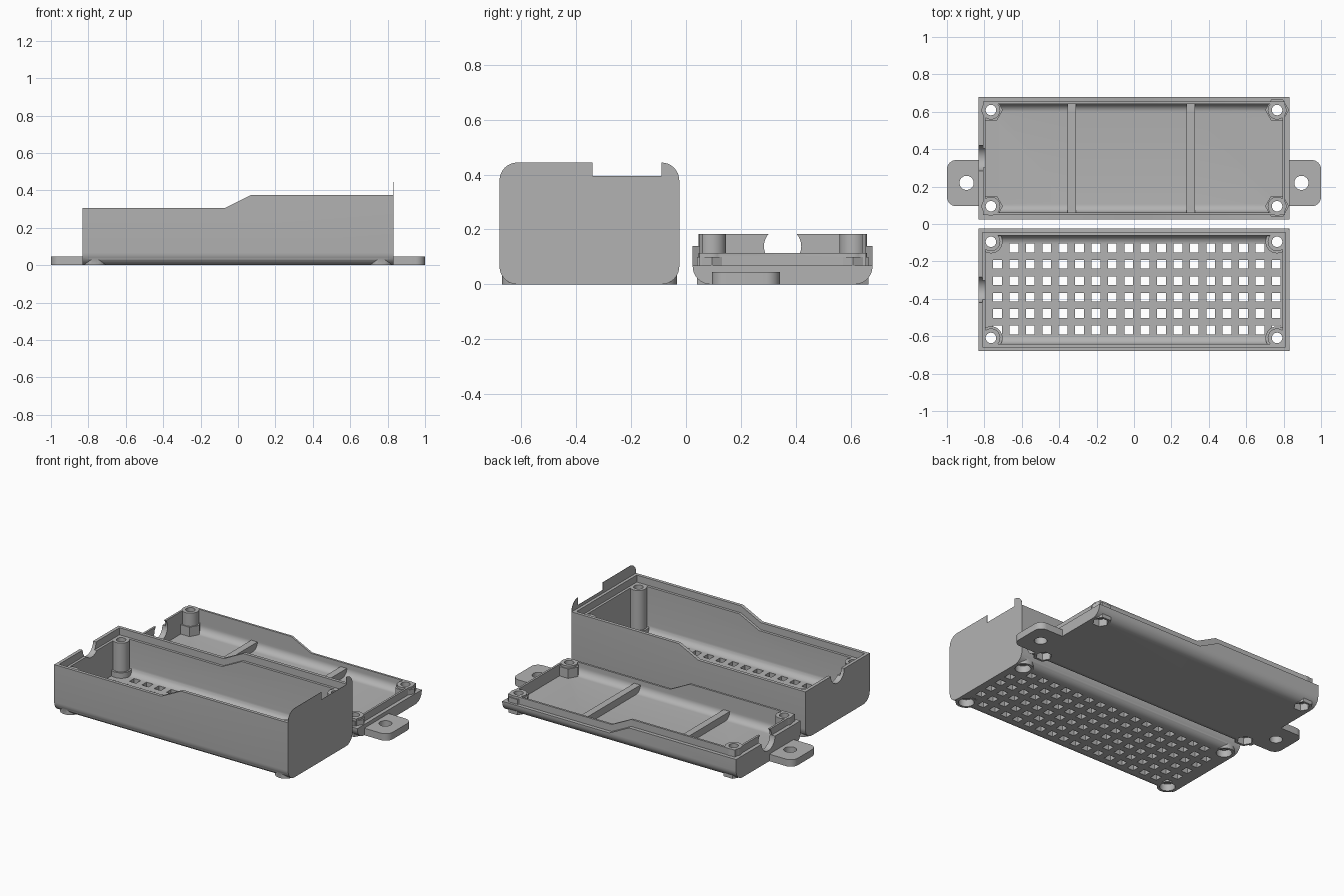
import bpy, bmesh, math
from mathutils import Matrix, Vector

if "Cube" in bpy.data.objects:
    bpy.data.objects.remove(bpy.data.objects["Cube"], do_unlink=True)

# One matte grey plastic
grey = bpy.data.materials.new("grey plastic")
grey.use_nodes = True
grey.diffuse_color = (0.45, 0.45, 0.45, 1)
grey.node_tree.nodes["Principled BSDF"].inputs["Base Color"].default_value = grey.diffuse_color

END, HALF, TALL = 0.832, 0.3275, 0.444     # closed case: half length, half width, height
CY = 0.352                                 # distance of each half from the middle
IN_X, IN_Y, FLOOR = 0.795, 0.29, 0.04      # cavity
LIP = 0.045


def make(name, bm):
    bmesh.ops.recalc_face_normals(bm, faces=bm.faces)
    mesh = bpy.data.meshes.new(name)
    bm.to_mesh(mesh)
    bm.free()
    mesh.materials.append(grey)
    ob = bpy.data.objects.new(name, mesh)
    bpy.context.collection.objects.link(ob)
    return ob


def prism(name, profile, axis, a, b):
    """Extrude a 2D profile from a to b along an axis."""
    place = {"X": lambda u, v: Vector((a, u, v)),
             "Y": lambda u, v: Vector((u, a, v)),
             "Z": lambda u, v: Vector((u, v, a))}[axis]
    step = Vector([b - a if axis == k else 0 for k in "XYZ"])
    bm = bmesh.new()
    face = bm.faces.new([bm.verts.new(place(u, v)) for u, v in profile])
    out = bmesh.ops.extrude_face_region(bm, geom=[face])
    bmesh.ops.translate(bm, vec=step, verts=[g for g in out["geom"] if isinstance(g, bmesh.types.BMVert)])
    return make(name, bm)


def round_rect(u0, u1, v0, v1, r, n=8):
    pts = []
    for k, (u, v) in enumerate([(u1 - r, v1 - r), (u0 + r, v1 - r), (u0 + r, v0 + r), (u1 - r, v0 + r)]):
        for i in range(n + 1):
            t = math.pi / 2 * (k + i / n)
            pts.append((u + r * math.cos(t), v + r * math.sin(t)))
    return pts


def ring(u, v, r, n=32):
    return [(u + r * math.cos(math.tau * i / n), v + r * math.sin(math.tau * i / n)) for i in range(n)]


def rect(u0, u1, v0, v1):
    return [(u0, v0), (u1, v0), (u1, v1), (u0, v1)]


def boolean(target, tool, op="DIFFERENCE"):
    mod = target.modifiers.new(op, "BOOLEAN")
    mod.operation, mod.object, mod.solver = op, tool, "EXACT"
    bpy.context.view_layer.objects.active = target
    bpy.ops.object.modifier_apply(modifier=mod.name)
    bpy.data.objects.remove(tool, do_unlink=True)


def seam(low, high, x0, x1, far):
    """Stepped seam line closed off at height far."""
    return [(x0, low), (-0.07, low), (0.07, high), (x1, high), (x1, far), (x0, far)]


def hull(name, cy):
    return prism(name, round_rect(cy - HALF, cy + HALF, 0, TALL, 0.065), "X", -END, END)


def cavity(cy):
    return prism("cavity", round_rect(cy - IN_Y, cy + IN_Y, FLOOR, 0.8, 0.045), "X", -IN_X, IN_X)


def corners(cy):
    return [(sx * 0.765, cy + sy * 0.257, sx) for sx in (-1, 1) for sy in (-1, 1)]


def add_bosses(body, cy, tops, base_r, base_top, sides):
    """Screw posts with wide feet, then their screw holes and head pockets."""
    for x, y, sx in corners(cy):
        top = tops[sx > 0]
        boolean(body, prism("foot", ring(x, y, base_r, sides), "Z", 0, base_top), "UNION")
        boolean(body, prism("post", ring(x, y, 0.05), "Z", 0.01, top), "UNION")
        boolean(body, prism("screw_hole", ring(x, y, 0.028), "Z", -0.1, top + 0.1))
        boolean(body, prism("pocket", ring(x, y, base_r - 0.016, sides), "Z", -0.1, 0.045))


def finish(body):
    bpy.ops.object.select_all(action="DESELECT")
    body.select_set(True)
    bpy.context.view_layer.objects.active = body
    bpy.ops.object.shade_smooth_by_angle(angle=math.radians(30))


# ---- Deep case with ventilated floor ----
low, high = 0.305, 0.375
case = hull("case", -CY)
# Trim to the stepped seam, leaving a thin skin on the left end
boolean(case, prism("trim", seam(low, high, -1, END - 0.002, 0.8), "Y", -1, 0.3))
boolean(case, prism("skin_notch", rect(-0.34, -0.09, 0.395, 0.8), "X", 0.81, 0.9))
boolean(case, cavity(-CY))
inset = 0.021
boolean(case, prism("rabbet", seam(low - LIP, high - LIP, inset - END, END - inset, 0.8),
                    "Y", inset - CY - HALF, CY * -1 + HALF - inset))
# Grid of square vents
bm = bmesh.new()
for row in range(6):
    for col in range(18):
        if row == 0 and col in (0, 17):
            continue
        spot = Matrix.Translation((-0.73 + col * 0.0877, -0.128 - row * 0.0877, 0))
        bmesh.ops.create_cube(bm, size=1, matrix=spot @ Matrix.Diagonal((0.047, 0.047, 0.2, 1)))
boolean(case, make("vents", bm))
add_bosses(case, -CY, (low - LIP, high - LIP), 0.062, 0.075, 32)
boolean(case, prism("cable_hole", ring(-CY, low, 0.068), "X", -0.9, -0.78))
finish(case)

# ---- Shallow lid with mounting ears ----
low, high = TALL - low, TALL - high
lid = hull("lid", CY)
boolean(lid, prism("trim", seam(low, high, -1, 1, 0.8), "Y", -0.3, 1))
inset = 0.024
lip = [(-END + inset, low + LIP), (-0.07, low + LIP), (0.07, high + LIP),
       (END - inset, high + LIP), (END - inset, 0.05), (-END + inset, 0.05)]
boolean(lid, prism("lip", lip, "Y", CY - HALF + inset, CY + HALF - inset), "UNION")
boolean(lid, cavity(CY))
# Cross ribs
for x in (-0.333, 0.303):
    boolean(lid, prism("rib", rect(x - 0.022, x + 0.022, 0.02, 0.085),
                       "Y", CY - IN_Y - 0.01, CY + IN_Y + 0.01), "UNION")
# Ears with rounded outer corners
for s in (-1, 1):
    outline = round_rect(min(s, s * 0.7), max(s, s * 0.7), 0.095, 0.342, 0.05)
    ear = prism("ear", outline, "Z", 0, 0.045)
    boolean(ear, prism("ear_hole", ring(s * 0.895, 0.22, 0.038), "Z", -0.1, 0.1))
    boolean(ear, prism("ear_trim", rect(-0.81, 0.81, 0, 0.5), "Z", -0.1, 0.1))
    boolean(lid, ear, "UNION")
add_bosses(lid, CY, (low + LIP, high + LIP), 0.064, 0.1, 6)
boolean(lid, prism("cable_hole", ring(CY, low, 0.068), "X", -0.9, -0.78))
finish(lid)
